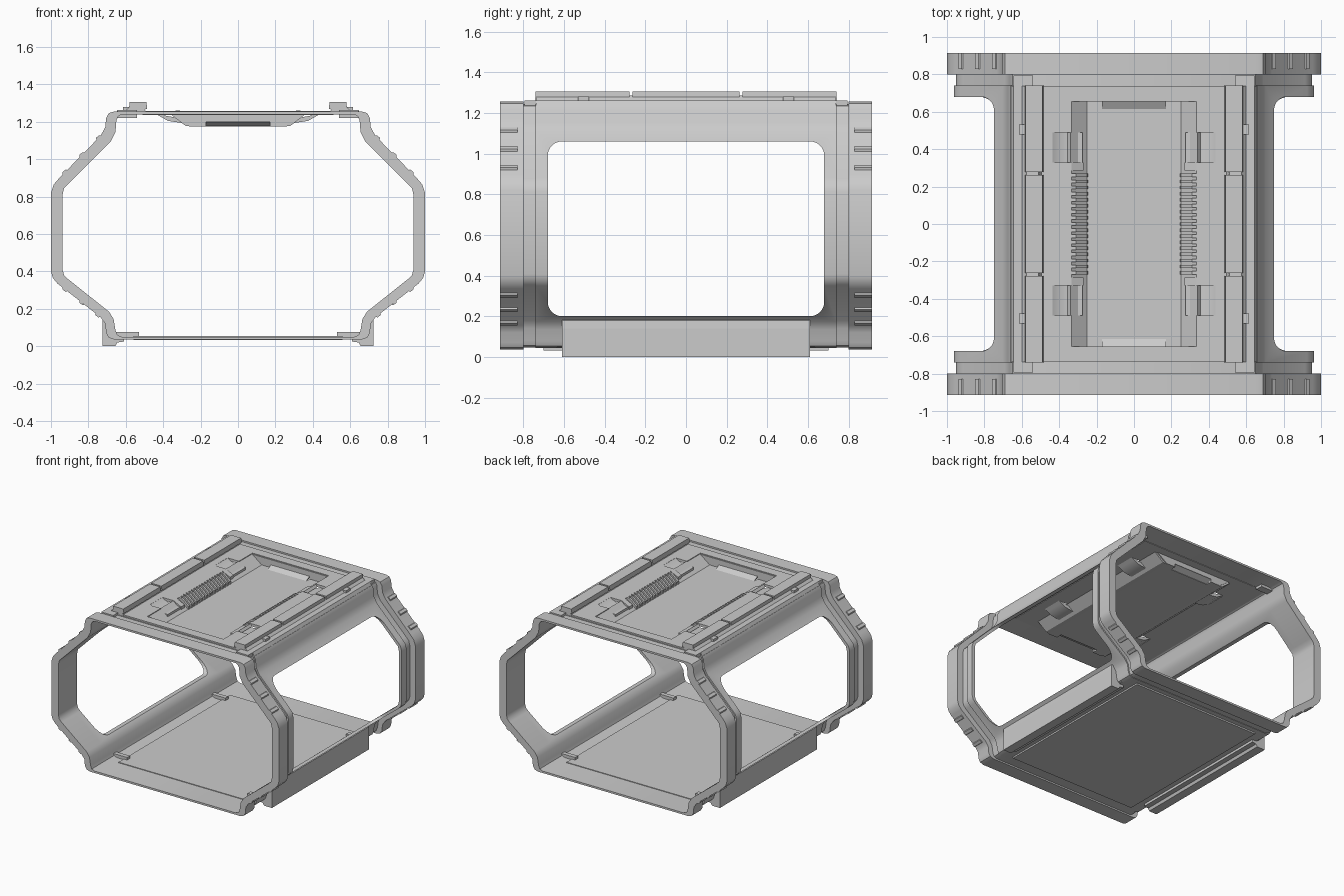
import bpy, bmesh, math
from mathutils import Vector

cube = bpy.data.objects.get("Cube")
if cube:
    bpy.data.objects.remove(cube, do_unlink=True)

grey = bpy.data.materials.new("mid grey")
grey.use_nodes = True
grey.diffuse_color = (0.6, 0.6, 0.6, 1)
grey.node_tree.nodes["Principled BSDF"].inputs["Base Color"].default_value = (0.6, 0.6, 0.6, 1)


def finish(name, bm, smooth=False):
    bmesh.ops.recalc_face_normals(bm, faces=bm.faces)
    mesh = bpy.data.meshes.new(name)
    bm.to_mesh(mesh)
    bm.free()
    mesh.materials.append(grey)
    obj = bpy.data.objects.new(name, mesh)
    bpy.context.collection.objects.link(obj)
    if smooth:
        select(obj)
        bpy.ops.object.shade_smooth_by_angle(angle=math.radians(35))
    return obj


def select(obj):
    bpy.ops.object.select_all(action='DESELECT')
    obj.select_set(True)
    bpy.context.view_layer.objects.active = obj


def place(axis, p, t):
    return {'x': (t, p[0], p[1]), 'y': (p[0], t, p[1]), 'z': (p[0], p[1], t)}[axis]


def prism(name, pts, axis, a, b, smooth=False):
    """Extrude a closed 2D outline along an axis."""
    bm = bmesh.new()
    ends = [[bm.verts.new(place(axis, p, t)) for p in pts] for t in (a, b)]
    for loop in ends:
        bm.faces.new(loop)
    for i in range(len(pts)):
        j = (i + 1) % len(pts)
        bm.faces.new((ends[0][i], ends[0][j], ends[1][j], ends[1][i]))
    return finish(name, bm, smooth)


def box(name, x0, x1, y0, y1, z0, z1):
    return prism(name, [(x0, y0), (x1, y0), (x1, y1), (x0, y1)], 'z', z0, z1)


def tube(name, outer, inner, a, b):
    """Hollow frame section between two matching outlines."""
    bm = bmesh.new()
    rows = [[bm.verts.new((x, y, z)) for x, z in pts]
            for pts, y in ((outer, a), (outer, b), (inner, b), (inner, a))]
    for k in range(4):
        r, s = rows[k], rows[(k + 1) % 4]
        for i in range(len(r)):
            j = (i + 1) % len(r)
            bm.faces.new((r[i], r[j], s[j], s[i]))
    return finish(name, bm, True)


def cut(obj, cutter):
    cutter.hide_render = True
    mod = obj.modifiers.new("cut", 'BOOLEAN')
    mod.operation = 'DIFFERENCE'
    mod.solver = 'EXACT'
    mod.object = cutter
    select(obj)
    bpy.ops.object.modifier_apply(modifier=mod.name)


def both(half):
    return half + [(-x, z) for x, z in reversed(half)]


def flip(pts, s):
    return [(s * u, v) for u, v in pts]


# Frame cross-section, right half from roof to floor
outer_half = [(0.66, 1.255), (0.69, 1.247), (0.705, 1.22), (0.71, 1.17), (0.735, 1.125),
              (0.955, 0.9), (0.985, 0.865), (1.0, 0.82), (1.0, 0.4), (0.99, 0.365),
              (0.965, 0.335), (0.735, 0.155), (0.71, 0.12), (0.705, 0.07), (0.69, 0.045), (0.66, 0.035)]
inner_half = [(0.62, 1.24), (0.64, 1.23), (0.65, 1.21), (0.655, 1.145), (0.68, 1.095),
              (0.905, 0.87), (0.93, 0.845), (0.938, 0.81), (0.938, 0.41), (0.93, 0.38),
              (0.91, 0.36), (0.69, 0.185), (0.665, 0.145), (0.655, 0.085), (0.645, 0.06), (0.62, 0.05)]


def between(t):
    return both([tuple(Vector(a).lerp(Vector(b), t)) for a, b in zip(inner_half, outer_half)])


outer, inner = both(outer_half), both(inner_half)

# Main shell with rounded side windows
shell = tube("main_shell", between(0.4), inner, -0.74, 0.74)
window = []
for cy, cz, start in ((0.61, 0.99, 0), (-0.61, 0.99, 90), (-0.61, 0.27, 180), (0.61, 0.27, 270)):
    for k in range(7):
        ang = math.radians(start + 15 * k)
        window.append((cy + 0.07 * math.cos(ang), cz + 0.07 * math.sin(ang)))
cut_window = prism("window_cutter", window, 'x', -2, 2)
cut(shell, cut_window)

# Roof panel with recess and pad slots
roof = box("roof_panel", -0.51, 0.51, -0.735, 0.735, 1.236, 1.257)
cutters = [cut_window, box("recess_cutter", -0.335, 0.335, -0.66, 0.66, 1.1, 1.4)]
for s in (-1, 1):
    for y in (-0.41, 0.41):
        xs = sorted((s * 0.3, s * 0.435))
        cutters.append(box("pad_cutter", *xs, y - 0.08, y + 0.08, 1.1, 1.4))
for c in cutters[1:]:
    cut(shell, c)
    cut(roof, c)
for c in cutters:
    bpy.data.objects.remove(c, do_unlink=True)

# End rings, necks and grip ribs
for s, end in ((-1, "front"), (1, "back")):
    tube(end + "_ring", outer, inner, s * 0.80, s * 0.915)
    tube(end + "_neck", between(0.2), inner, s * 0.735, s * 0.805)
    for side in (-1, 1):
        for x, z in ((0.745, 1.115), (0.835, 1.023), (0.925, 0.931),
                     (0.925, 0.304), (0.835, 0.233), (0.75, 0.167)):
            d = 0.007 if z > 0.6 else -0.007
            rib = [(x - 0.012, z + 0.012 * (1 if d > 0 else -0.8)), (x - 0.004, z + d * 1.9),
                   (x + 0.014, z), (x + 0.012, z - 0.012 * (1 if d > 0 else -0.8))]
            prism("grip_rib", flip(rib, side), 'y', s * 0.83, s * 0.915)

# Recessed tray in the roof
box("tray_floor", -0.25, 0.25, -0.62, 0.62, 1.175, 1.187)
for s in (-1, 1):
    prism("tray_slope", flip([(0.34, 1.255), (0.25, 1.187), (0.25, 1.175), (0.28, 1.178),
                              (0.355, 1.236)], s), 'y', -0.66, 0.66)
    prism("tray_ramp", flip([(0.615, 1.175), (0.66, 1.2), (0.66, 1.212), (0.615, 1.187)], s), 'x', -0.17, 0.17)
    ys = sorted((s * 0.655, s * 0.668))
    box("tray_end_wall", -0.17, 0.17, *ys, 1.2, 1.25)
    for t in (-1, 1):
        xs = sorted((t * 0.17, t * 0.25))
        box("tray_floor_corner", *xs, *sorted((s * 0.61, s * 0.66)), 1.175, 1.187)
        prism("tray_end_cheek", flip([(0.17, 1.175), (0.25, 1.175), (0.355, 1.25), (0.17, 1.25)], t),
              'y', *ys)
    # Vent combs
    for k in range(17):
        y = (k - 8) * 0.0325
        prism("vent_rib", flip([(0.245, 1.18), (0.25, 1.21), (0.31, 1.26), (0.335, 1.26), (0.335, 1.24)], s),
              'y', y - 0.009, y + 0.009)
    # Curved pads and stop tabs
    for t in (-1, 1):
        y = t * 0.41
        prism("curved_pad", flip([(0.437, 1.257), (0.415, 1.243), (0.385, 1.232), (0.35, 1.226), (0.275, 1.224),
                                  (0.275, 1.19), (0.33, 1.198), (0.375, 1.205), (0.41, 1.225), (0.437, 1.24)], s),
              'y', y - 0.08, y + 0.08, True)
        tab = sorted((t * 0.285, t * 0.33))
        prism("stop_tab", flip([(0.27, 1.2), (0.27, 1.225), (0.335, 1.257), (0.335, 1.24)], s), 'y', *tab)

# Roof rails, end clips and small lugs
for s, side in ((-1, "right"), (1, "left")):
    prism(side + "_rail_base", flip([(0.485, 1.24), (0.51, 1.285), (0.575, 1.285), (0.6, 1.262), (0.645, 1.262),
                                     (0.66, 1.235)], s), 'y', -0.737, 0.737)
    for a, b in ((-0.74, -0.277), (-0.262, 0.262), (0.277, 0.74)):
        prism(side + "_rail", flip([(0.485, 1.27), (0.49, 1.305), (0.58, 1.305), (0.582, 1.275), (0.51, 1.262)], s),
              'y', a, b)
    for t in (-1, 1):
        xs = sorted((s * 0.54, s * 0.645))
        box("rail_end_clip", *xs, *sorted((t * 0.735, t * 0.795)), 1.22, 1.262)
        xs = sorted((s * 0.58, s * 0.615))
        box("rail_lug", *xs, t * 0.505 - 0.027, t * 0.505 + 0.027, 1.25, 1.28)
        # Floor pegs
        xs = sorted((s * 0.53, s * 0.65))
        box("floor_peg", *xs, *sorted((t * 0.6, t * 0.635)), 0.045, 0.075)
    # Side sills
    prism(side + "_sill", flip([(0.655, 0), (0.725, 0), (0.725, 0.14), (0.722, 0.178), (0.7, 0.19), (0.672, 0.15),
                                (0.66, 0.06), (0.61, 0.045), (0.61, 0.025), (0.645, 0.02)], s), 'y', -0.61, 0.61)

# Floor panel
box("floor_panel", -0.56, 0.56, -0.7, 0.7, 0.032, 0.055)
